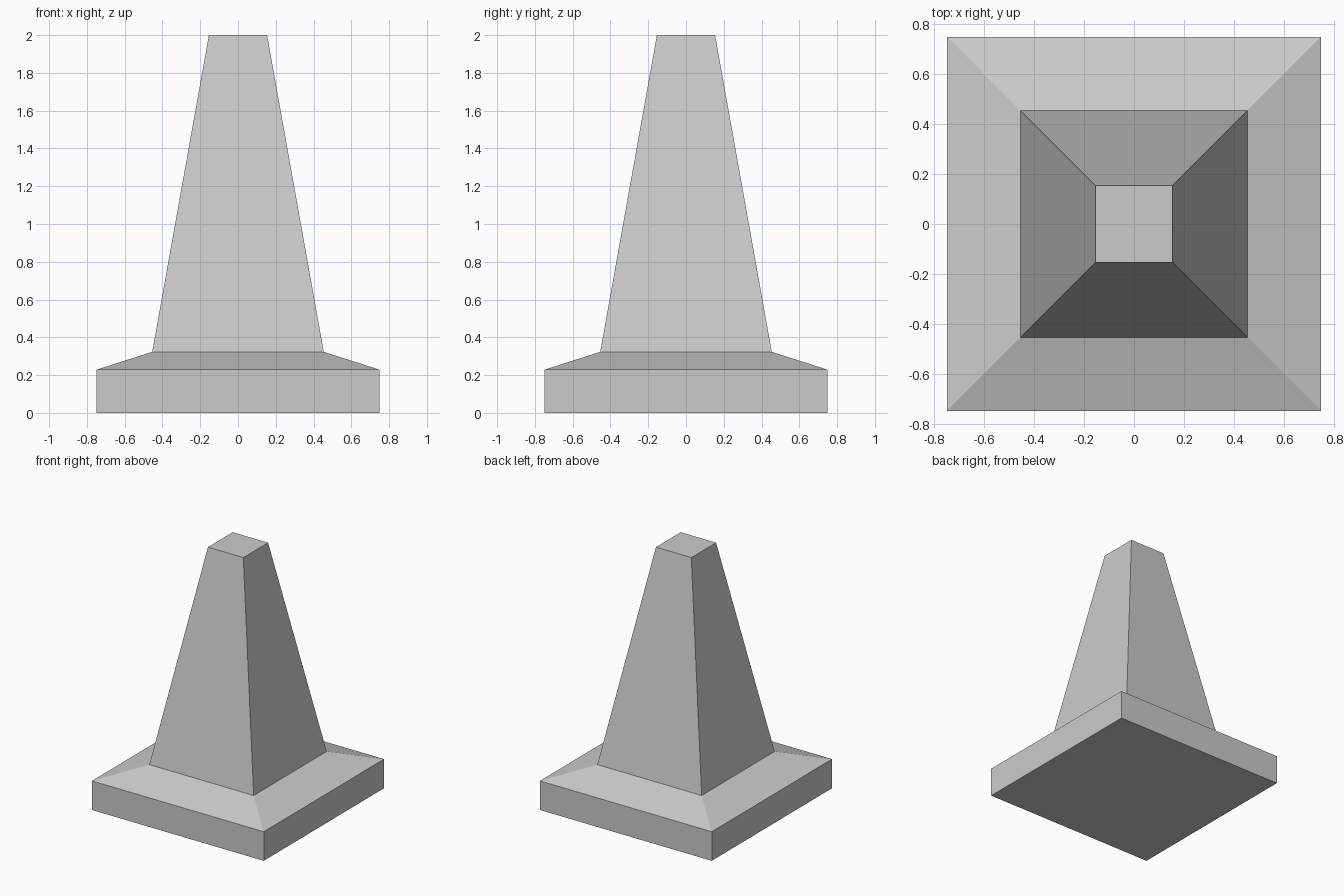
import bpy
import bmesh

if "Cube" in bpy.data.objects:
    bpy.data.objects.remove(bpy.data.objects["Cube"])

# Square profile from bottom to top: (half width, height)
PROFILE = [(0.748, 0.0), (0.748, 0.229), (0.454, 0.323), (0.154, 2.0)]
CORNERS = [(-1, -1), (1, -1), (1, 1), (-1, 1)]


def square_loft(name, profile):
    """Stack square rings, bridge them with flat sides and cap both ends."""
    bm = bmesh.new()
    rings = [[bm.verts.new((x * r, y * r, z)) for x, y in CORNERS]
             for r, z in profile]
    for low, high in zip(rings, rings[1:]):
        for i in range(4):
            j = (i + 1) % 4
            bm.faces.new((low[i], low[j], high[j], high[i]))
    bm.faces.new(rings[0][::-1])
    bm.faces.new(rings[-1])
    mesh = bpy.data.meshes.new(name)
    bm.to_mesh(mesh)
    bm.free()
    obj = bpy.data.objects.new(name, mesh)
    bpy.context.collection.objects.link(obj)
    return obj


# Tapered post on a sloped square plinth, one closed solid
square_loft("tapered_post_with_plinth", PROFILE)
